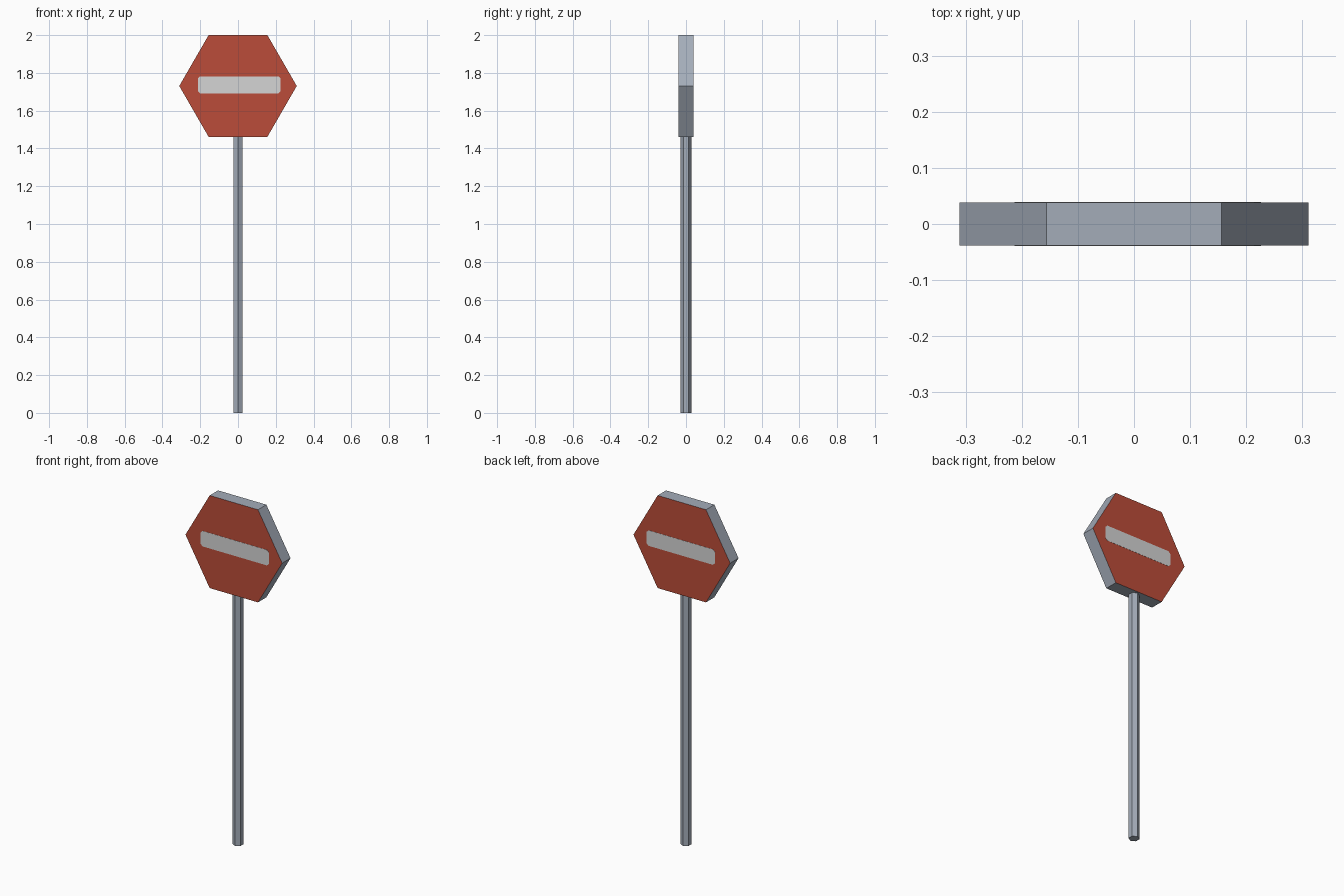
import bpy, bmesh, math

if "Cube" in bpy.data.objects:
    bpy.data.objects.remove(bpy.data.objects["Cube"])


def material(name, rgb):
    m = bpy.data.materials.new(name)
    m.diffuse_color = (*rgb, 1)
    m.use_nodes = True
    m.node_tree.nodes["Principled BSDF"].inputs["Base Color"].default_value = m.diffuse_color
    return m


RED = material("sign red", (0.50, 0.073, 0.041))
GREY = material("metal grey", (0.37, 0.415, 0.485))
WHITE = material("bar white", (0.66, 0.66, 0.66))


def prism(name, outline, extrude, mats):
    """Extrude a flat outline of 3D points along a vector."""
    bm = bmesh.new()
    base = bm.faces.new([bm.verts.new(p) for p in outline])
    out = bmesh.ops.extrude_face_region(bm, geom=[base], use_keep_orig=True)
    top = [v for v in out["geom"] if isinstance(v, bmesh.types.BMVert)]
    bmesh.ops.translate(bm, verts=top, vec=extrude)
    bmesh.ops.recalc_face_normals(bm, faces=bm.faces)
    # second material goes on faces pointing along y
    for f in bm.faces:
        if len(mats) > 1 and abs(f.normal.y) > 0.9:
            f.material_index = 1
    me = bpy.data.meshes.new(name)
    bm.to_mesh(me)
    bm.free()
    for m in mats:
        me.materials.append(m)
    ob = bpy.data.objects.new(name, me)
    bpy.context.collection.objects.link(ob)
    return ob


R, HALF = 0.311, 0.0385
ZC = 2 - R * math.sin(math.pi / 3)
hexagon = [(math.cos(i * math.pi / 3), math.sin(i * math.pi / 3)) for i in range(6)]

# hexagonal sign board, red on both faces, grey rim
prism("sign_board", [(R * c, -HALF, ZC + R * s) for c, s in hexagon],
      (0, 2 * HALF, 0), [GREY, RED])

# hexagonal pole with a corner facing front
prism("pole", [(0.029 * s, 0.029 * c, 0) for c, s in hexagon],
      (0, 0, 2 * (ZC - 1) + 0.002), [GREY])

# white bar with clipped corners on each face
x0, x1, z0, z1, k = -0.213, 0.226, 1.692, 1.782, 0.012
bar = [(x0 + k, z0), (x1 - k, z0), (x1, z0 + k), (x1, z1 - k),
       (x1 - k, z1), (x0 + k, z1), (x0, z1 - k), (x0, z0 + k)]
for side, name in ((-1, "front_bar"), (1, "back_bar")):
    prism(name, [(x, side * (HALF - 0.001), z) for x, z in bar],
          (0, side * 0.002, 0), [WHITE])
